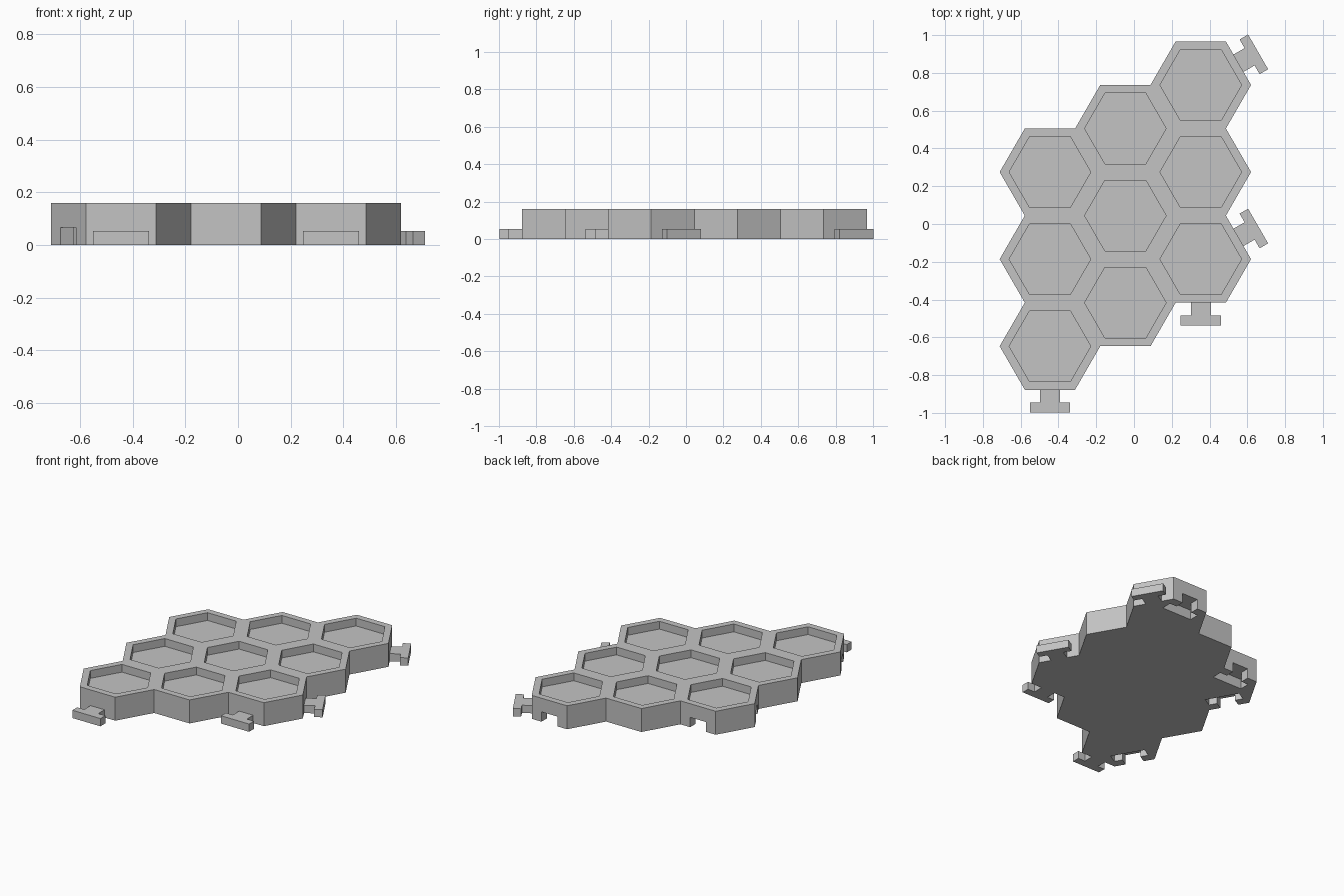
import bpy, bmesh, math
from mathutils import Matrix, Vector

if "Cube" in bpy.data.objects:
    bpy.data.objects.remove(bpy.data.objects["Cube"])

APOTHEM = 0.2305
RADIUS = APOTHEM / math.cos(math.radians(30))
HEIGHT = 0.16
POCKET_DEPTH = 0.053
RIM = 0.0435

grey = bpy.data.materials.new("plain grey")
grey.use_nodes = True
GREY = (0.55, 0.55, 0.55, 1)
grey.diffuse_color = GREY
grey.node_tree.nodes["Principled BSDF"].inputs["Base Color"].default_value = GREY


def cell_centre(col, row):
    """Centre of a cell; columns run left to right, rows back to front."""
    return Vector((-0.445 + col * 1.5 * RADIUS,
                   0.275 + col * APOTHEM - row * 2 * APOTHEM, 0))


def make_object(name, bm):
    bmesh.ops.recalc_face_normals(bm, faces=bm.faces)
    mesh = bpy.data.meshes.new(name)
    bm.to_mesh(mesh)
    bm.free()
    mesh.materials.append(grey)
    obj = bpy.data.objects.new(name, mesh)
    bpy.context.collection.objects.link(obj)
    return obj


def add_tee(bm, centre, angle, stem, bar, start, neck, end, z0, z1):
    """T-shaped prism along an edge direction; distances are from the cell centre."""
    profile = [(start, -stem), (neck, -stem), (neck, -bar), (end, -bar),
               (end, bar), (neck, bar), (neck, stem), (start, stem)]
    turn = Matrix.Translation(centre) @ Matrix.Rotation(math.radians(angle), 4, 'Z')
    base = bm.faces.new([bm.verts.new(turn @ Vector((x, y, z0))) for x, y in profile])
    top = bmesh.ops.extrude_face_region(bm, geom=[base], use_keep_orig=True)["geom"]
    bmesh.ops.translate(bm, vec=(0, 0, z1 - z0),
                        verts=[g for g in top if isinstance(g, bmesh.types.BMVert)])


# Tray: nine welded hexagons, extruded upward
bm = bmesh.new()
for col in range(3):
    for row in range(3):
        c = cell_centre(col, row)
        ring = [math.radians(60 * i) for i in range(6)]
        bm.faces.new([bm.verts.new(c + RADIUS * Vector((math.cos(a), math.sin(a), 0)))
                      for a in ring])
bmesh.ops.remove_doubles(bm, verts=bm.verts, dist=0.002)
raised = bmesh.ops.extrude_face_region(bm, geom=bm.faces[:], use_keep_orig=True)["geom"]
tops = [g for g in raised if isinstance(g, bmesh.types.BMFace)]
bmesh.ops.translate(bm, vec=(0, 0, HEIGHT),
                    verts=[g for g in raised if isinstance(g, bmesh.types.BMVert)])
bmesh.ops.recalc_face_normals(bm, faces=bm.faces)
tops = [f for f in bm.faces if f.calc_center_median().z > HEIGHT - 0.001]

# Pockets sunk into every cell
bmesh.ops.inset_individual(bm, faces=tops, thickness=RIM, use_even_offset=True)
floors = bmesh.ops.extrude_discrete_faces(bm, faces=tops)["faces"]
bmesh.ops.translate(bm, vec=(0, 0, -POCKET_DEPTH),
                    verts=list({v for f in floors for v in f.verts}))

# Merge the flat underside into one face
under = [e for e in bm.edges if len(e.link_faces) == 2
         and all(f.calc_center_median().z < 0.001 for f in e.link_faces)]
bmesh.ops.dissolve_edges(bm, edges=under, use_verts=True)
tray = make_object("hex_tray", bm)

# Sockets cut into the underside on the back and right edges
bm = bmesh.new()
for col, row, angle in [(0, 0, 90), (2, 0, 90), (0, 0, 210), (0, 2, 210)]:
    add_tee(bm, cell_centre(col, row), angle, 0.06, 0.113,
            APOTHEM + 0.03, APOTHEM - 0.06, APOTHEM - 0.13, -0.03, 0.067)
cutter = make_object("socket_cutter", bm)
cutter.hide_render = True
cut = tray.modifiers.new("sockets", 'BOOLEAN')
cut.operation = 'DIFFERENCE'
cut.solver = 'EXACT'
cut.object = cutter
bpy.context.view_layer.objects.active = tray
bpy.ops.object.modifier_apply(modifier=cut.name)
bpy.data.objects.remove(cutter)

# Connector tabs on the front and left edges
tabs = {"front_tab_right": (0, 2, 270), "front_tab_left": (2, 2, 270),
        "side_tab_back": (2, 0, 30), "side_tab_front": (2, 2, 30)}
for name, (col, row, angle) in tabs.items():
    bm = bmesh.new()
    add_tee(bm, cell_centre(col, row), angle, 0.053, 0.106,
            APOTHEM - 0.003, APOTHEM + 0.068, APOTHEM + 0.12, 0, 0.053)
    make_object(name, bm)
